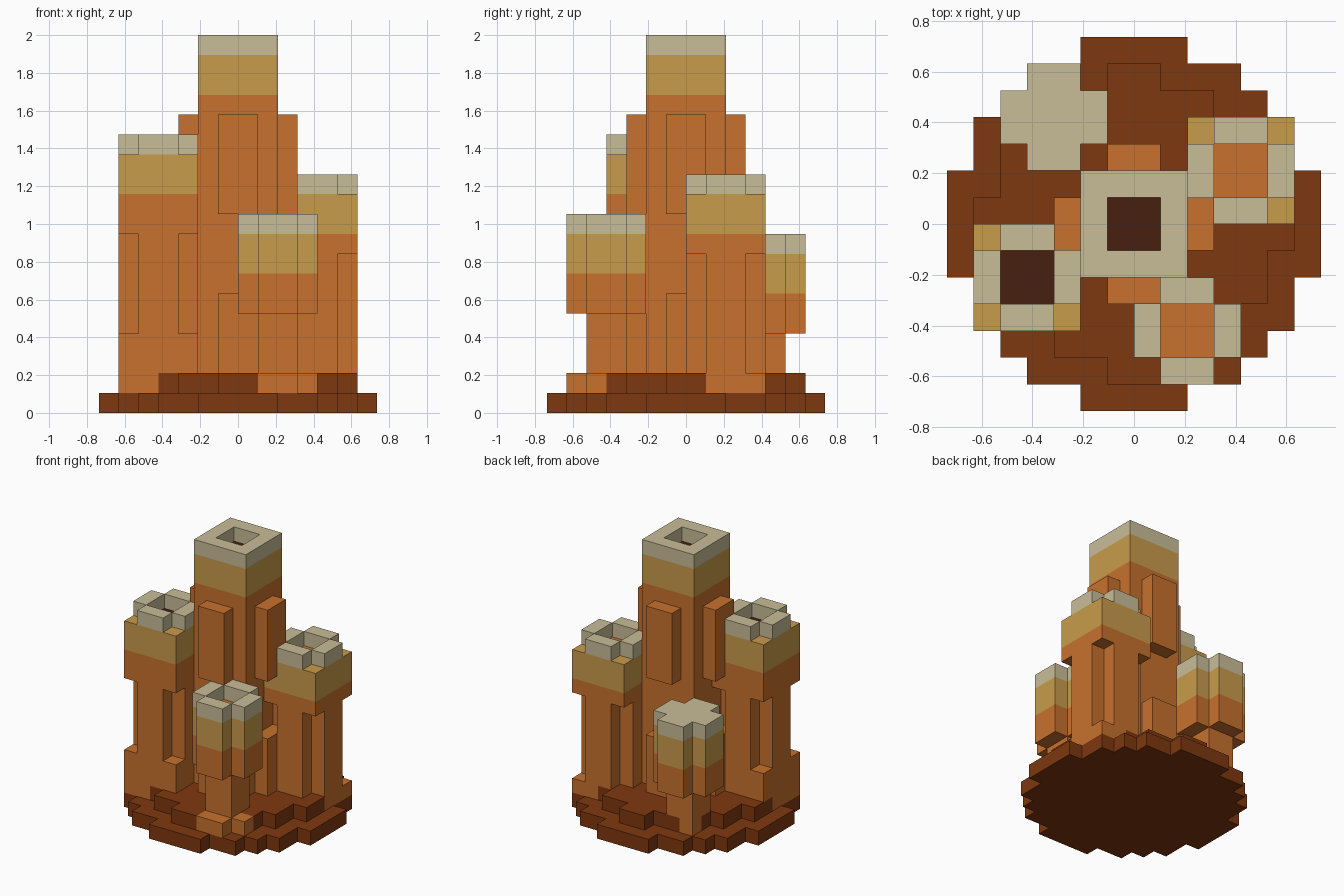
import bpy, bmesh
from mathutils import Vector

if "Cube" in bpy.data.objects:
    bpy.data.objects.remove(bpy.data.objects["Cube"])

U = 2 / 19  # edge length of one block


def material(name, rgb):
    m = bpy.data.materials.new(name)
    m.diffuse_color = [(c / 255 / 12.92) if c < 11 else ((c / 255 + 0.055) / 1.055) ** 2.4 for c in rgb] + [1]
    m.use_nodes = True
    m.node_tree.nodes["Principled BSDF"].inputs["Base Color"].default_value = m.diffuse_color
    return m


MATS = [material("base_brown", (127, 56, 16)), material("orange_stone", (200, 113, 45)),
        material("ochre_band", (201, 156, 76)), material("pale_rim", (201, 189, 153)),
        material("vent_dark", (71, 32, 15))]
BROWN, ORANGE, OCHRE, PALE, DARK = range(5)

cells = {}  # block position -> (part, colour); the first part to claim a block keeps it


def box(part, colour, x, y, z, plus=False):
    """Fill a box of blocks, optionally leaving out its four vertical corners."""
    for i in range(*x):
        for j in range(*y):
            if plus and i in (x[0], x[1] - 1) and j in (y[0], y[1] - 1):
                continue
            for k in range(*z):
                cells.setdefault((i, j, k), (part, colour))


def square(x, y, size=4):
    return (x, x + size), (y, y + size)


def vent(x, y, top, floor):
    """Open a shallow 2 x 2 hole in the top of a chimney."""
    for i in (x + 1, x + 2):
        for j in (y + 1, y + 2):
            del cells[i, j, top - 1]
            cells[i, j, top - 2] = (cells[i, j, top - 2][0], floor)


# Round stepped base: half widths of the rows, counted outward from the middle
for k, widths in enumerate([(7, 7, 6, 6, 5, 4, 2), (6, 5, 5, 4, 3, 1)]):
    for row, w in enumerate(widths):
        for j in (row, -row - 1):
            box("base", BROWN, (-w, w), (j, j + 1), (k, k + 1))

# Central chimney
c = square(-2, -2)
box("central_chimney", ORANGE, *c, (1, 16))
box("central_chimney", OCHRE, *c, (16, 18))
box("central_chimney", PALE, *c, (18, 19))
vent(-2, -2, 19, DARK)

# Buttresses on its four sides, in a lower and an upper row
for z in ((1, 6), (10, 15)):
    for s in (-3, 2):
        box("buttresses", ORANGE, (-1, 1), (s, s + 1), z)
        box("buttresses", ORANGE, (s, s + 1), (-1, 1), z)

# Two large side chimneys with a notched waist and a crown
for part, x, y, top, waist, floor in (("left_chimney", -6, -4, 14, (4, 9), DARK),
                                      ("right_chimney", 2, 0, 12, (2, 8), ORANGE)):
    s = square(x, y)
    box(part, ORANGE, *s, (1, waist[0]))
    box(part, ORANGE, *s, waist, plus=True)
    box(part, ORANGE, *s, (waist[1], top - 3))
    box(part, OCHRE, *s, (top - 3, top - 1))
    box(part, PALE, *s, (top - 1, top), plus=True)
    vent(x, y, top, floor)

# Two small chimneys: thin stem below a cross-shaped head
for part, x, y, top in (("front_chimney", 0, -6, 10), ("back_chimney", -5, 2, 9)):
    s = square(x, y)
    box(part, ORANGE, *square(x + 1, y + 1, 2), (1, top - 5))
    box(part, ORANGE, *s, (top - 5, top - 3), plus=True)
    box(part, OCHRE, *s, (top - 3, top - 1), plus=True)
    box(part, PALE, *s, (top - 1, top), plus=True)
vent(0, -6, 10, ORANGE)
box("front_chimney", ORANGE, *square(0, -6), (1, 2), plus=True)  # foot

# Turn each part into a mesh of its exposed block faces
AXES = [Vector(v) for v in ((1, 0, 0), (0, 1, 0), (0, 0, 1))]
for part in dict.fromkeys(p for p, _ in cells.values()):
    bm = bmesh.new()
    for pos, (owner, colour) in cells.items():
        if owner != part:
            continue
        centre = Vector(pos) + Vector((0.5, 0.5, 0.5))
        for a in range(3):
            for sign in (1, -1):
                n = AXES[a] * sign
                if tuple(int(v) for v in Vector(pos) + n) in cells:
                    continue
                p, q = AXES[(a + 1) % 3] * 0.5, AXES[(a + 2) % 3] * 0.5 * sign
                mid = centre + n * 0.5
                f = bm.faces.new([bm.verts.new((mid + o) * U) for o in (-p - q, p - q, p + q, q - p)])
                f.material_index = colour
    bmesh.ops.remove_doubles(bm, verts=bm.verts, dist=U * 0.01)
    bmesh.ops.dissolve_limit(bm, angle_limit=0.01, verts=bm.verts, edges=bm.edges, delimit={'MATERIAL'})
    me = bpy.data.meshes.new(part)
    bm.to_mesh(me)
    bm.free()
    for m in MATS:
        me.materials.append(m)
    bpy.context.collection.objects.link(bpy.data.objects.new(part, me))
